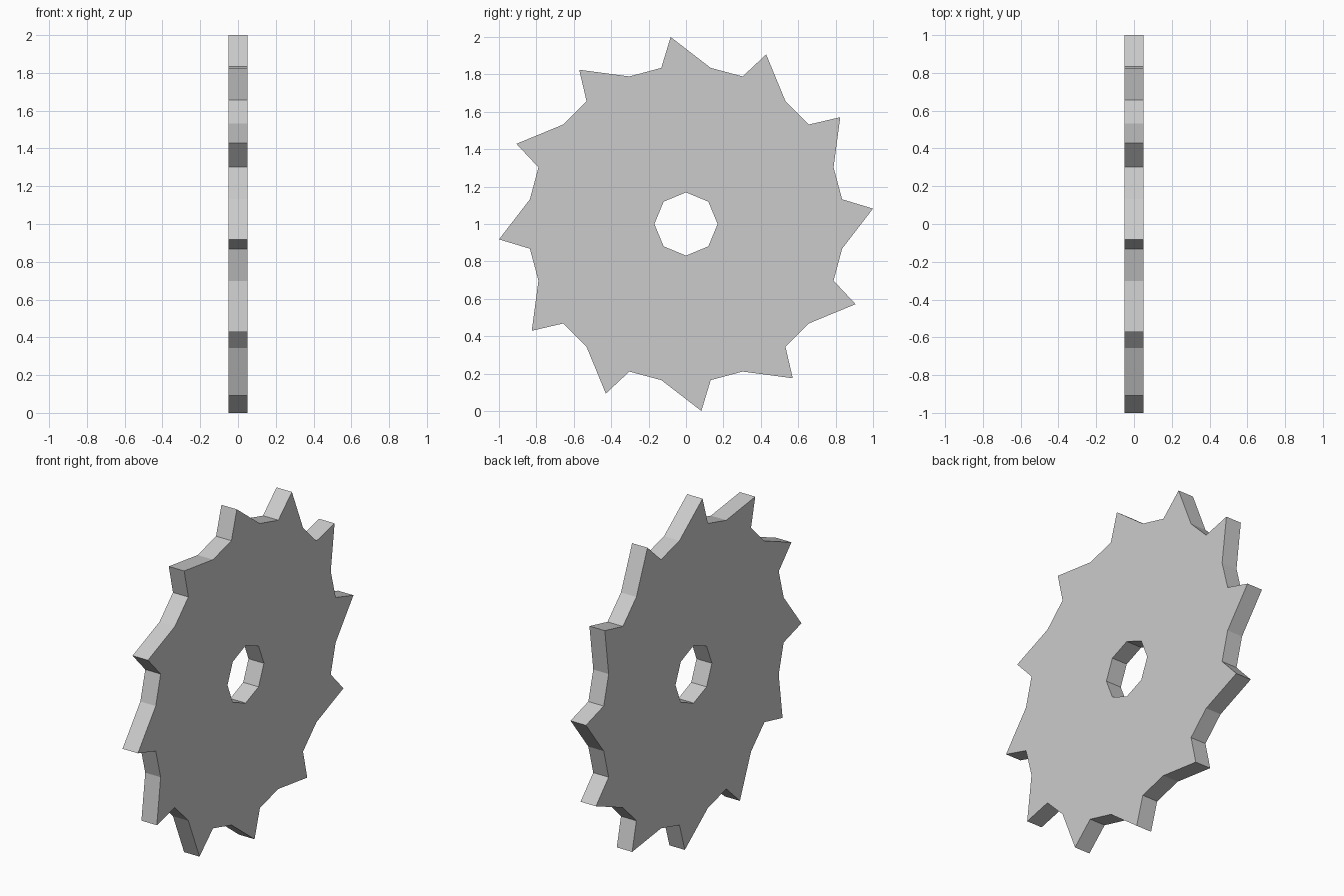
import bpy, bmesh
from math import sin, cos, radians

if "Cube" in bpy.data.objects:
    bpy.data.objects.remove(bpy.data.objects["Cube"])

TEETH = 12
TIP_R, ROOT_R, HOLE_R = 1.003, 0.845, 0.169
THICK = 0.1


def polar(r, deg):
    # point on the x = -THICK/2 plane, centred at z = 1
    return (-THICK / 2, r * cos(radians(deg)), 1 + r * sin(radians(deg)))


def add_loop(bm, pts):
    vs = [bm.verts.new(p) for p in pts]
    return [bm.edges.new((vs[i - 1], vs[i])) for i in range(len(vs))]


bm = bmesh.new()

# toothed rim: root, slanted tip, root for each tooth
rim = []
for i in range(TEETH):
    a = i * 360 / TEETH
    rim += [polar(ROOT_R, a - 9), polar(TIP_R, a + 4.7), polar(ROOT_R, a + 9)]
edges = add_loop(bm, rim)

# octagonal axle hole
edges += add_loop(bm, [polar(HOLE_R, i * 45) for i in range(8)])

# fill between the outlines and extrude to thickness
bmesh.ops.triangle_fill(bm, edges=edges, use_beauty=True, normal=(1, 0, 0))
ext = bmesh.ops.extrude_face_region(bm, geom=bm.faces[:], use_keep_orig=True)
bmesh.ops.translate(bm, vec=(THICK, 0, 0),
                    verts=[g for g in ext["geom"] if isinstance(g, bmesh.types.BMVert)])
bmesh.ops.recalc_face_normals(bm, faces=bm.faces[:])

mesh = bpy.data.meshes.new("saw_blade")
bm.to_mesh(mesh)
bm.free()
bpy.context.collection.objects.link(bpy.data.objects.new("saw_blade", mesh))
